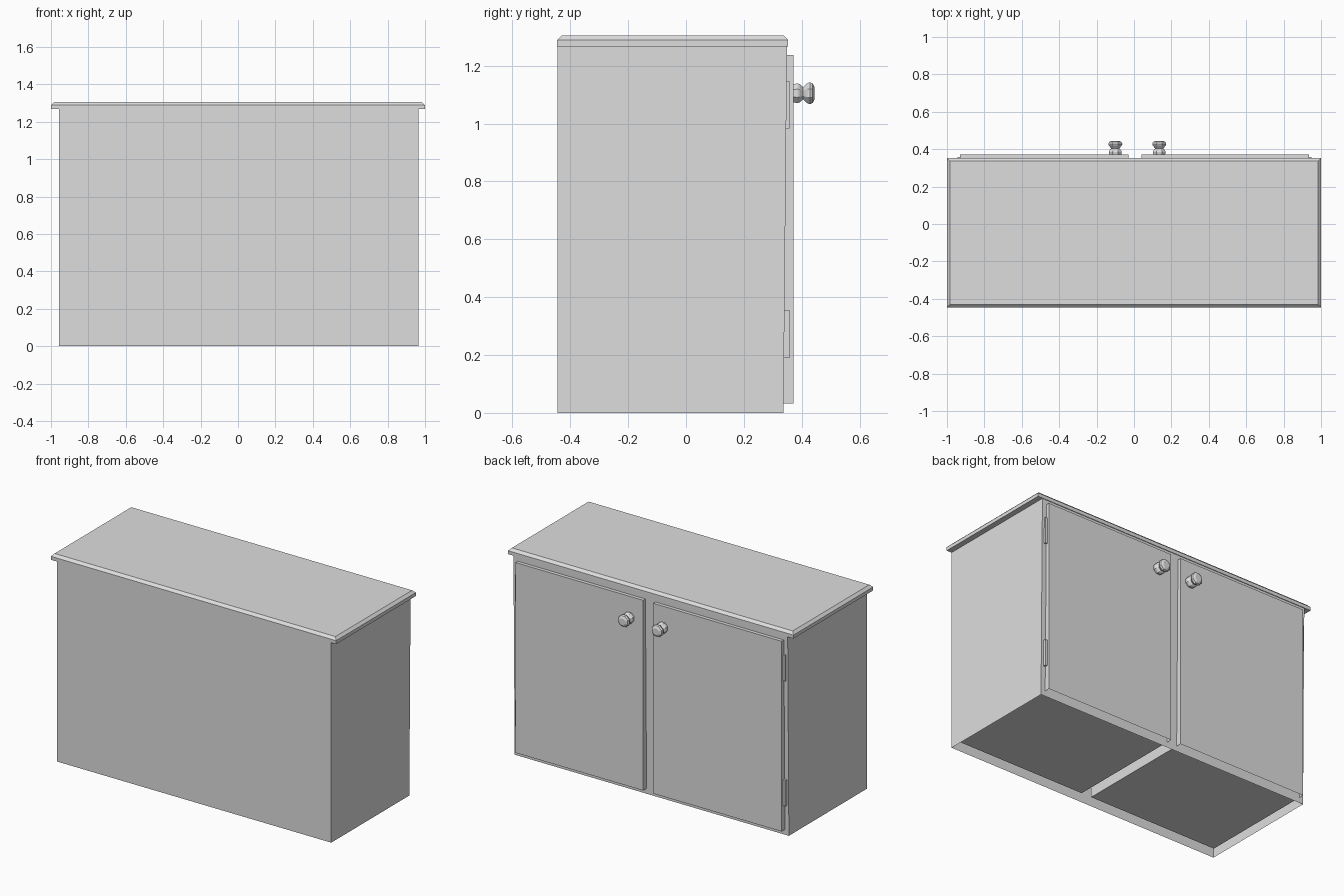
import bpy, bmesh, math

cube = bpy.data.objects.get("Cube")
if cube:
    bpy.data.objects.remove(cube, do_unlink=True)

grey = bpy.data.materials.new("light_grey")
grey.use_nodes = True
COLOUR = (0.73, 0.73, 0.73, 1)
grey.diffuse_color = COLOUR
grey.node_tree.nodes["Principled BSDF"].inputs["Base Color"].default_value = COLOUR


def finish(name, bm):
    mesh = bpy.data.meshes.new(name)
    bm.to_mesh(mesh)
    bm.free()
    mesh.materials.append(grey)
    obj = bpy.data.objects.new(name, mesh)
    bpy.context.collection.objects.link(obj)
    return obj


def box_mesh(lo, hi, open_side=None):
    """Box between two corners; open_side is the direction of a face left out."""
    bm = bmesh.new()
    bmesh.ops.create_cube(bm, size=1)
    for v in bm.verts:
        v.co = [l + (c + 0.5) * (h - l) for l, h, c in zip(lo, hi, v.co)]
    if open_side:
        gone = [f for f in bm.faces if sum(a * b for a, b in zip(f.normal, open_side)) > 0.5]
        bmesh.ops.delete(bm, geom=gone, context='FACES_ONLY')
    return bm


def box(name, lo, hi, open_side=None):
    return finish(name, box_mesh(lo, hi, open_side))


BELOW, DOORWARD = (0, 0, -1), (0, 1, 0)
LEFT, RIGHT, FRONT, BACK = -0.957, 0.965, -0.445, 0.337
TOP, DOOR_LOW, DOOR_HIGH = 1.267, 0.033, 1.238

# Cabinet shell, open underneath, its door side leaning slightly outward
bm = box_mesh((LEFT, FRONT, 0), (RIGHT, BACK, TOP), BELOW)
for v in bm.verts:
    if v.co.y > 0 and v.co.z > 1:
        v.co.y = 0.349
finish("cabinet_body", bm)

# Worktop with a chamfered upper edge
bm = box_mesh((-1, -0.446, TOP), (1, 0.353, 1.305))
rim = [e for e in bm.edges if all(v.co.z > 1.3 for v in e.verts)]
bmesh.ops.bevel(bm, geom=rim, offset=0.016, segments=1, affect='EDGES')
finish("worktop", bm)

# Each side: an inner compartment, a door hollow below, and two hinges
for side, x0, x1, hinge_x in (("right", -0.93, -0.03, -0.945), ("left", 0.04, 0.935, 0.935)):
    box(side + "_compartment", (x0, -0.41, DOOR_LOW), (x1, BACK, DOOR_HIGH), DOORWARD)
    box(side + "_door", (x0, BACK, DOOR_LOW), (x1, 0.371, DOOR_HIGH), BELOW)
    for level, z in (("lower", 0.19), ("upper", 0.983)):
        box(f"{side}_{level}_hinge", (hinge_x, BACK, z), (hinge_x + 0.015, 0.357, z + 0.165))

# Turned knobs, lathed from a profile of (radius, y)
PROFILE = [(0.034, 0.37), (0.037, 0.385), (0.034, 0.393), (0.023, 0.404),
           (0.038, 0.42), (0.041, 0.428), (0.036, 0.438), (0.022, 0.445)]
SIDES = 8
for side, x in (("right", -0.10), ("left", 0.135)):
    bm = bmesh.new()
    rings = []
    for radius, y in PROFILE:
        angles = [2 * math.pi * (i + 0.5) / SIDES for i in range(SIDES)]
        rings.append([bm.verts.new((x + radius * math.cos(a), y, 1.105 + radius * math.sin(a)))
                      for a in angles])
    for a, b in zip(rings, rings[1:]):
        for i in range(SIDES):
            j = (i + 1) % SIDES
            bm.faces.new((a[i], a[j], b[j], b[i]))
    bm.faces.new(rings[0])
    bm.faces.new(rings[-1])
    bmesh.ops.recalc_face_normals(bm, faces=bm.faces)
    finish(side + "_knob", bm)
